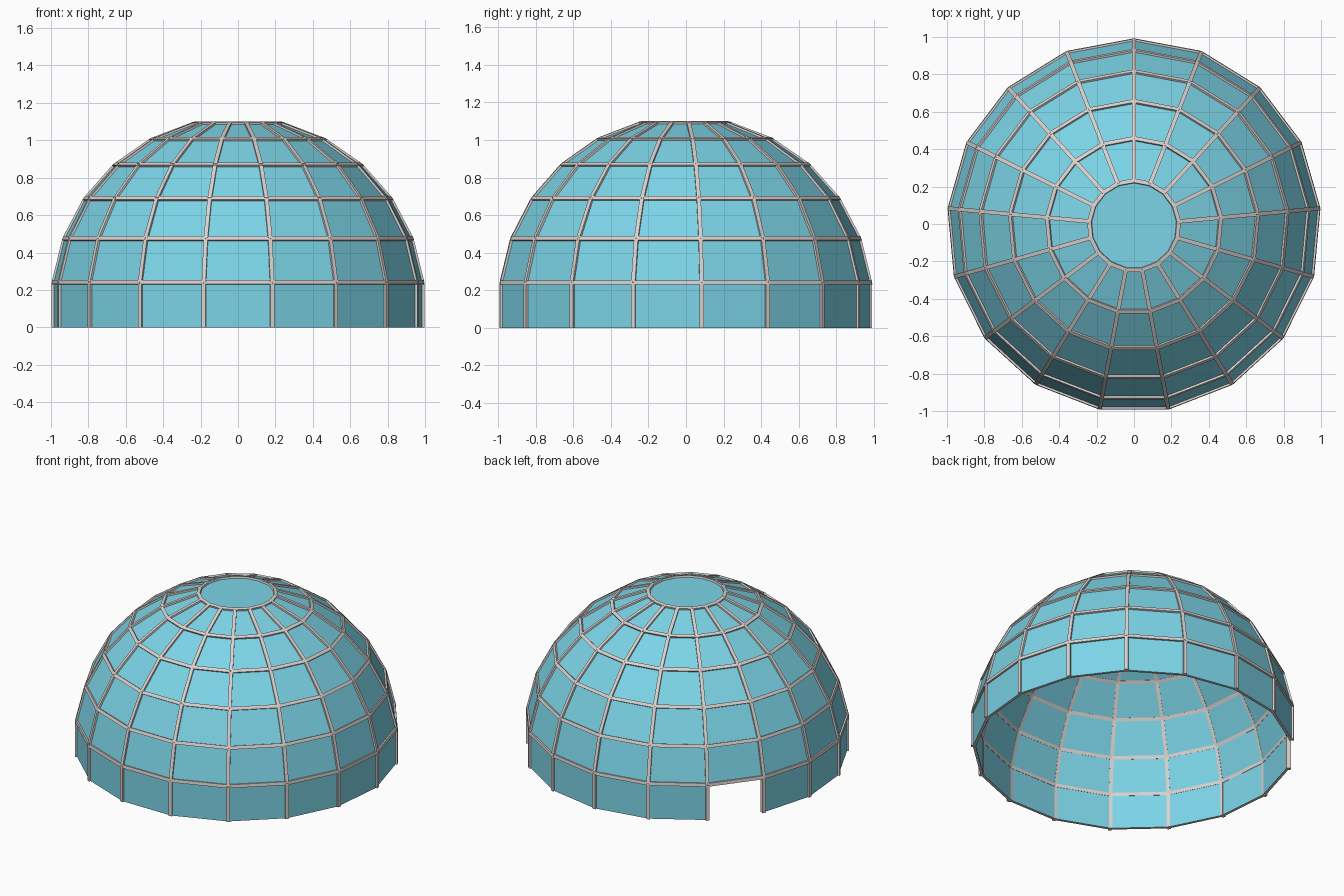
import bpy, bmesh
from math import pi, sin, cos
from mathutils import Vector, Matrix

cube = bpy.data.objects.get("Cube")
if cube:
    bpy.data.objects.remove(cube, do_unlink=True)

SIDES = 17
RINGS = 7                      # base ring up to the cap ring
STEP = pi / 13                 # latitude step of the dome
RADIUS = 0.997                 # outer glass surface
CENTRE = Vector((0, -0.0085, RADIUS * sin(STEP / 2)))
DOOR = 2                       # bay left open at the base
BAR_WIDTH, BAR_OUT, BAR_IN = 0.022, 0.01, 0.021


def material(name, colour):
    mat = bpy.data.materials.new(name)
    mat.use_nodes = True
    mat.diffuse_color = (*colour, 1)
    mat.node_tree.nodes["Principled BSDF"].inputs["Base Color"].default_value = (*colour, 1)
    return mat


glass = material("aqua glass", (0.20, 0.66, 0.80))
metal = material("pale grey frame", (0.70, 0.64, 0.62))


def make_object(name, bm, *mats):
    mesh = bpy.data.meshes.new(name)
    bm.to_mesh(mesh)
    bm.free()
    for mat in mats:
        mesh.materials.append(mat)
    obj = bpy.data.objects.new(name, mesh)
    bpy.context.collection.objects.link(obj)
    return obj


def point(side, ring):
    """Corner of the dome at a given side and ring."""
    az = pi / 2 + side * 2 * pi / SIDES
    lat = (ring - 0.5) * STEP
    return CENTRE + RADIUS * Vector((cos(lat) * cos(az), cos(lat) * sin(az), sin(lat)))


def beam(bm, a, b):
    """Square bar from a to b, facing away from the dome centre."""
    along = (b - a).normalized()
    mid = (a + b) / 2
    out = mid - CENTRE
    out = (out - along * out.dot(along)).normalized()
    across = out.cross(along)
    rot = Matrix((across, along, out)).transposed().to_4x4()
    size = Matrix.Diagonal((BAR_WIDTH, (b - a).length, BAR_OUT + BAR_IN, 1))
    place = Matrix.Translation(mid + out * (BAR_OUT - BAR_IN) / 2)
    bmesh.ops.create_cube(bm, size=1, matrix=place @ rot @ size)


# Glass panels with a closed cap and an open doorway
bm = bmesh.new()
grid = [[bm.verts.new(point(s, r)) for s in range(SIDES)] for r in range(RINGS)]
for r in range(RINGS - 1):
    for s in range(SIDES):
        if r == 0 and s == DOOR:
            continue
        t = (s + 1) % SIDES
        bm.faces.new((grid[r][s], grid[r][t], grid[r + 1][t], grid[r + 1][s]))
bm.faces.new(grid[-1])
panels = make_object("glass_panels", bm, glass, metal)
solid = panels.modifiers.new("Thickness", "SOLIDIFY")
solid.thickness = 0.018
solid.offset = -1
solid.material_offset_rim = 1

# Upright ribs
bm = bmesh.new()
for s in range(SIDES):
    for r in range(RINGS - 1):
        beam(bm, point(s, r), point(s, r + 1))
make_object("upright_ribs", bm, metal)

# Horizontal ring bars
bm = bmesh.new()
for r in range(1, RINGS):
    for s in range(SIDES):
        beam(bm, point(s, r), point(s + 1, r))
make_object("ring_bars", bm, metal)
